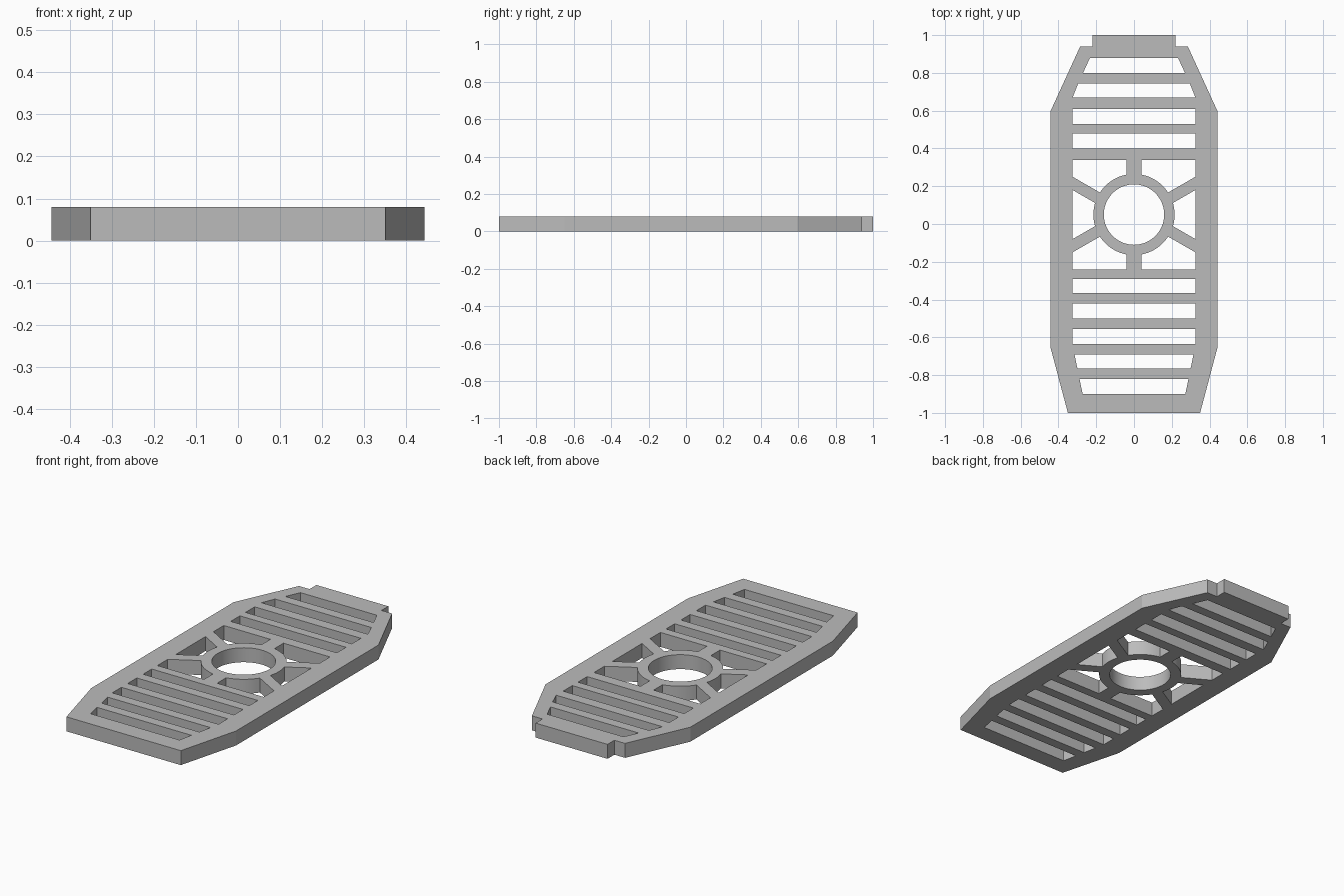
import bpy, bmesh
from math import radians, sin, cos, pi

cube = bpy.data.objects.get("Cube")
if cube:
    bpy.data.objects.remove(cube)

THICK = 0.08
HUB_Y, HUB_R, BORE_R = 0.05, 0.215, 0.16
SLOT_W = 0.325          # half width of the full slots
WINDOW_H = 0.29         # half height of the spoked opening
SPOKE_W = 0.04          # half width of the upright spokes

grey = bpy.data.materials.new("plain grey")
grey.use_nodes = True
colour = (0.5, 0.5, 0.5, 1)
grey.diffuse_color = colour
grey.node_tree.nodes["Principled BSDF"].inputs["Base Color"].default_value = colour


def mirrored(half):
    """Close a right-hand half profile with its mirror image."""
    return half + [(-x, y) for x, y in reversed(half)]


def arc(radius, start, end, steps):
    return [(radius * cos(radians(start + (end - start) * i / steps)),
             radius * sin(radians(start + (end - start) * i / steps)))
            for i in range(steps + 1)]


def slot_half_width(y):
    """Slots narrow along the tapered ends of the plate."""
    return min(SLOT_W, 0.233 + (0.88 - y) * 0.458, 0.315 + (y + 0.69) * 0.205)


# Outer outline with the end tab
loops = [mirrored([(0.35, -1), (0.443, -0.65), (0.443, 0.595),
                   (0.285, 0.94), (0.22, 0.94), (0.22, 1)])]

# Cross slots at both ends
for top, bottom in [(0.88, 0.80), (0.745, 0.67), (0.61, 0.53), (0.48, 0.40),
                    (-0.29, -0.365), (-0.42, -0.50), (-0.555, -0.635),
                    (-0.69, -0.765), (-0.82, -0.90)]:
    loops.append(mirrored([(slot_half_width(bottom), bottom),
                           (slot_half_width(top), top)]))

# Round bore of the hub
loops.append([(x, y + HUB_Y) for x, y in arc(BORE_R, 0, 360, 64)[:-1]])

# Openings between the spokes: four corners and two sides
corner = [(SLOT_W, 0.2), (SLOT_W, WINDOW_H), (SPOKE_W, WINDOW_H)]
corner += arc(HUB_R, 79.3, 32.9, 10)
for sx in (1, -1):
    for sy in (1, -1):
        loops.append([(sx * x, sy * y + HUB_Y) for x, y in corner])
    side = [(SLOT_W, -0.13), (SLOT_W, 0.13)] + arc(HUB_R, 16.6, -16.6, 8)
    loops.append([(sx * x, y + HUB_Y) for x, y in side])

# Fill the outline around the openings, then extrude the plate
bm = bmesh.new()
edges = []
for loop in loops:
    verts = [bm.verts.new((x, y, 0)) for x, y in loop]
    edges += [bm.edges.new((a, b)) for a, b in zip(verts, verts[1:] + verts[:1])]
bmesh.ops.triangle_fill(bm, edges=edges, use_beauty=True, normal=(0, 0, 1))
grown = bmesh.ops.extrude_face_region(bm, geom=bm.faces[:], use_keep_orig=True)
top_verts = [g for g in grown["geom"] if isinstance(g, bmesh.types.BMVert)]
bmesh.ops.translate(bm, verts=top_verts, vec=(0, 0, THICK))
bmesh.ops.recalc_face_normals(bm, faces=bm.faces[:])

mesh = bpy.data.meshes.new("vented_plate")
bm.to_mesh(mesh)
bm.free()
mesh.materials.append(grey)
plate = bpy.data.objects.new("vented_plate", mesh)
bpy.context.collection.objects.link(plate)

# Smooth the round walls, keep the corners sharp
bpy.ops.object.select_all(action='DESELECT')
plate.select_set(True)
bpy.context.view_layer.objects.active = plate
bpy.ops.object.shade_smooth_by_angle(angle=pi / 18)
